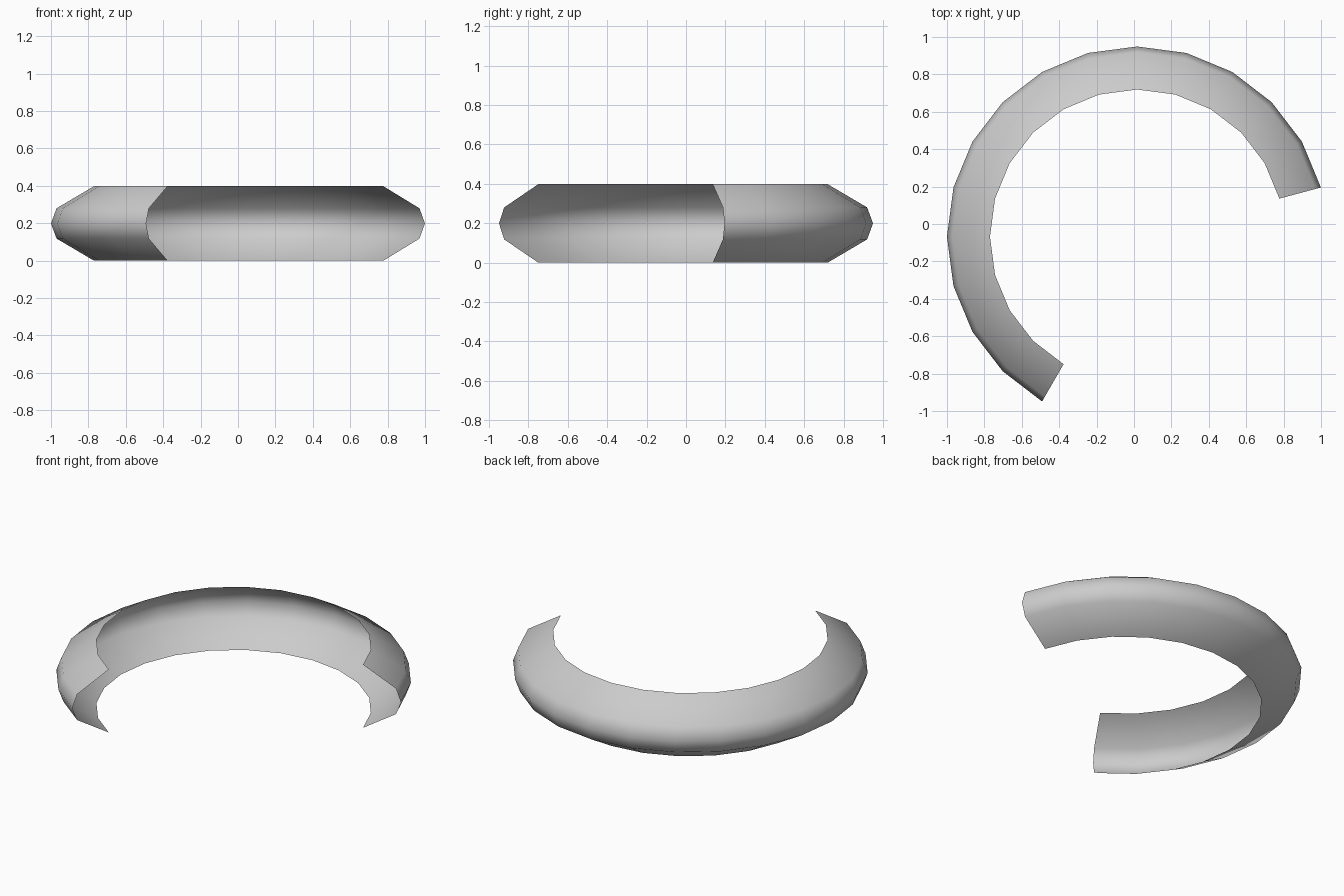
import bpy, bmesh, math

cube = bpy.data.objects.get("Cube")
if cube:
    bpy.data.objects.remove(cube, do_unlink=True)

# Plain grey material
grey = bpy.data.materials.new("light_grey")
grey.use_nodes = True
colour = (0.6, 0.6, 0.6, 1)
grey.diffuse_color = colour
grey.node_tree.nodes["Principled BSDF"].inputs["Base Color"].default_value = colour

# Open cross-section (radius, height), bottom to top
PROFILE = [(0.787, 0), (0.987, 0.118), (1.017, 0.199), (0.987, 0.28), (0.787, 0.398)]
CENTRE = (0.017, -0.068)
START, STEP, SEGMENTS = 15, 15, 15

# Sweep the section around part of a circle
bm = bmesh.new()
rings = []
for i in range(SEGMENTS + 1):
    a = math.radians(START + STEP * i)
    rings.append([bm.verts.new((CENTRE[0] + r * math.cos(a), CENTRE[1] + r * math.sin(a), z))
                  for r, z in PROFILE])
for near, far in zip(rings, rings[1:]):
    for k in range(len(PROFILE) - 1):
        face = bm.faces.new((near[k], far[k], far[k + 1], near[k + 1]))
        face.smooth = True

mesh = bpy.data.meshes.new("curved_shell")
bm.to_mesh(mesh)
bm.free()
mesh.materials.append(grey)
shell = bpy.data.objects.new("curved_shell", mesh)
bpy.context.collection.objects.link(shell)
